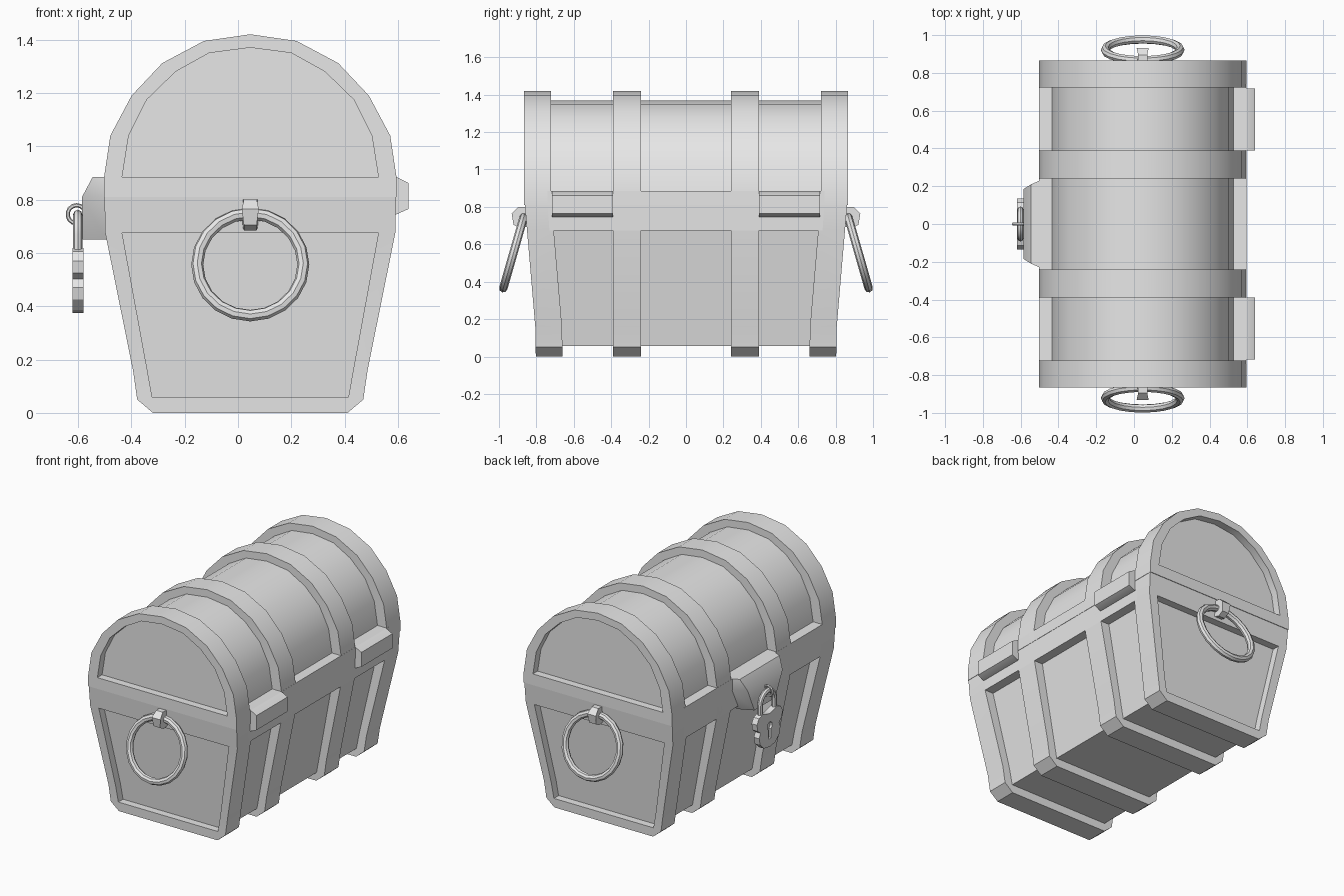
import bpy, bmesh, math
from mathutils import Matrix, Vector

if "Cube" in bpy.data.objects:
    bpy.data.objects.remove(bpy.data.objects["Cube"])

CX = 0.046  # centre line of the chest body

grey = bpy.data.materials.new("plain grey")
grey.diffuse_color = (0.8, 0.8, 0.8, 1)
grey.use_nodes = True
grey.node_tree.nodes["Principled BSDF"].inputs["Base Color"].default_value = grey.diffuse_color


def finish(name, bm):
    bmesh.ops.recalc_face_normals(bm, faces=bm.faces)
    me = bpy.data.meshes.new(name)
    bm.to_mesh(me)
    bm.free()
    me.materials.append(grey)
    ob = bpy.data.objects.new(name, me)
    bpy.context.collection.objects.link(ob)
    return ob


def loft(name, rings):
    """Skin closed rings of points and cap both ends."""
    bm = bmesh.new()
    loops = [[bm.verts.new(p) for p in r] for r in rings]
    n = len(loops[0])
    for a, b in zip(loops, loops[1:]):
        for i in range(n):
            j = (i + 1) % n
            bm.faces.new((a[i], a[j], b[j], b[i]))
    bm.faces.new(loops[0])
    bm.faces.new(loops[-1])
    return finish(name, bm)


def mirror(half):
    """Right half outline to a full outline around the centre line."""
    left = [(-x, z) for x, z in reversed(half) if x > 0]
    return [(CX + x, z) for x, z in half + left]


def prism(name, outline, y0, y1):
    return loft(name, [[(x, y, z) for x, z in outline] for y in (y0, y1)])


def tapered_box(name, bottom, top):
    return loft(name, [[(CX + sx * hx, sy * hy, z) for sx, sy in
                        ((-1, -1), (1, -1), (1, 1), (-1, 1))]
                       for hx, hy, z in (bottom, top)])


def torus(name, major, minor, mat, seg=20, sides=8):
    bm = bmesh.new()
    grid = []
    for i in range(seg):
        a = 2 * math.pi * i / seg
        row = []
        for k in range(sides):
            b = 2 * math.pi * k / sides
            r = major + minor * math.cos(b)
            p = Vector((r * math.sin(a), minor * math.sin(b), r * math.cos(a)))
            row.append(bm.verts.new(mat @ p))
        grid.append(row)
    for i in range(seg):
        for k in range(sides):
            i2, k2 = (i + 1) % seg, (k + 1) % sides
            bm.faces.new((grid[i][k], grid[i2][k], grid[i2][k2], grid[i][k2]))
    return finish(name, bm)


# Cross-sections, each listed from the right side
lid_outer = mirror([(.549, .81), (.549, .88), (.525, 1.04), (.445, 1.19),
                    (.33, 1.312), (.174, 1.395), (0, 1.42)])
lid_inner = mirror([(.481, .885), (.479, .895), (.456, 1.04), (.388, 1.175),
                    (.28, 1.28), (.154, 1.35), (0, 1.37)])
base_outer = mirror([(.547, .81), (.544, .675), (.44, .16), (.424, .05), (.365, 0)])
base_inner = mirror([(.481, .675), (.476, .65), (.386, .16), (.370, .07), (.368, .06)])


def lid_end(z):
    return .865


def base_end(z):
    pts = [(0, .803), (.16, .806), (.675, .85), (.82, .862)]
    for (z0, y0), (z1, y1) in zip(pts, pts[1:]):
        if z <= z1:
            return y0 + (y1 - y0) * (z - z0) / (z1 - z0)
    return .862


# Recessed body panels and the solid rims around the opening
tapered_box("base_panels", (.367, .68, .055), (.482, .73, .68))
tapered_box("base_rim", (.544, .73, .675), (.547, .74, .81))
tapered_box("lid_rim", (.549, .74, .81), (.549, .74, .885))
prism("lid_panels", lid_inner, -.75, .75)

for s, side in ((-1, "front"), (1, "back")):
    # End frames with sunken panels
    for part, outer, inner, end in (("lid", lid_outer, lid_inner, lid_end),
                                    ("base", base_outer, base_inner, base_end)):
        loft(f"{part}_{side}_frame",
             [[(x, s * (end(z) - d), z) for x, z in line]
              for line, d in ((outer, .143), (outer, 0), (inner, 0), (inner, .05))])
    # Middle straps
    prism(f"lid_{side}_strap", lid_outer, s * .24, s * .39)
    prism(f"base_{side}_strap", base_outer, s * .24, s * .39)
    # Hinge blocks
    prism(f"{side}_hinge", [(.56, .885), (.595, .885), (.64, .862), (.64, .765),
                            (.595, .745), (.56, .745)], s * .39, s * .717)
    # Ring handle leaning outward, and its bracket
    tilt = Matrix.Translation((CX, s * .922, .556)) @ Matrix.Rotation(s * math.radians(16), 4, 'X')
    torus(f"{side}_ring_handle", .199, .0225, tilt)
    profile = [(.80, .80), (.895, .80), (.932, .765), (.922, .705), (.885, .685), (.80, .71)]
    loft(f"{side}_ring_bracket",
         [[(CX + w * (1 if .72 < z < .79 or y < .85 else .75), s * y, z) for y, z in profile]
          for w in (-.032, .032)])

# Hasp block, widest at the seam
loft("hasp", [[(-.45, -w, z), (-.495, -w, z), (x, -v, z), (x, v, z), (-.495, w, z), (-.45, w, z)]
              for z, x, w, v in ((.65, -.583, .15, .11), (.81, -.585, .232, .185),
                                 (.885, -.545, .232, .21))])

# Staple ring for the padlock
torus("staple", .034, .008, Matrix.Translation((-.605, 0, .745)), 14, 6)

# Padlock body with a keyhole cut through it
half = [(0, .375), (.06, .385), (.102, .425), (.112, .47), (.098, .502), (.128, .525),
        (.135, .57), (.115, .605), (.075, .618), (.035, .605), (0, .598)]
outline = half + [(-y, z) for y, z in reversed(half[1:-1])]
lock = loft("padlock", [[(x, y, z) for y, z in outline] for x in (-.62, -.58)])
hole = [(.014, .43), (.014, .49)] + \
       [(.026 * math.cos(a), .515 + .026 * math.sin(a))
        for a in [math.radians(-40 + 26 * i) for i in range(11)]] + [(-.014, .49), (-.014, .43)]
cutter = loft("keyhole_cutter", [[(x, y, z) for y, z in hole] for x in (-.65, -.605)])
cutter.hide_render = True
cutter.hide_viewport = True
cut = lock.modifiers.new("keyhole", 'BOOLEAN')
cut.operation = 'DIFFERENCE'
cut.solver = 'EXACT'
cut.object = cutter

# Padlock shackle: an arch swept with a round section
path = [(.075, .59)] + [(.075 * math.cos(a), .67 + .075 * math.sin(a))
                        for a in [math.pi * i / 10 for i in range(11)]] + [(-.075, .59)]
rings = []
for i, (y, z) in enumerate(path):
    a = math.pi * min(max(i - 1, 0), 10) / 10
    rings.append([(-.601 + .017 * math.sin(b), y + .017 * math.cos(b) * math.cos(a),
                   z + .017 * math.cos(b) * math.sin(a))
                  for b in [2 * math.pi * k / 8 for k in range(8)]])
loft("shackle", rings)

# Smooth the curved parts and keep hard edges
for ob in bpy.context.scene.objects:
    if ob != cutter:
        ob.select_set(True)
        bpy.context.view_layer.objects.active = ob
bpy.ops.object.shade_smooth_by_angle(angle=math.radians(30))
